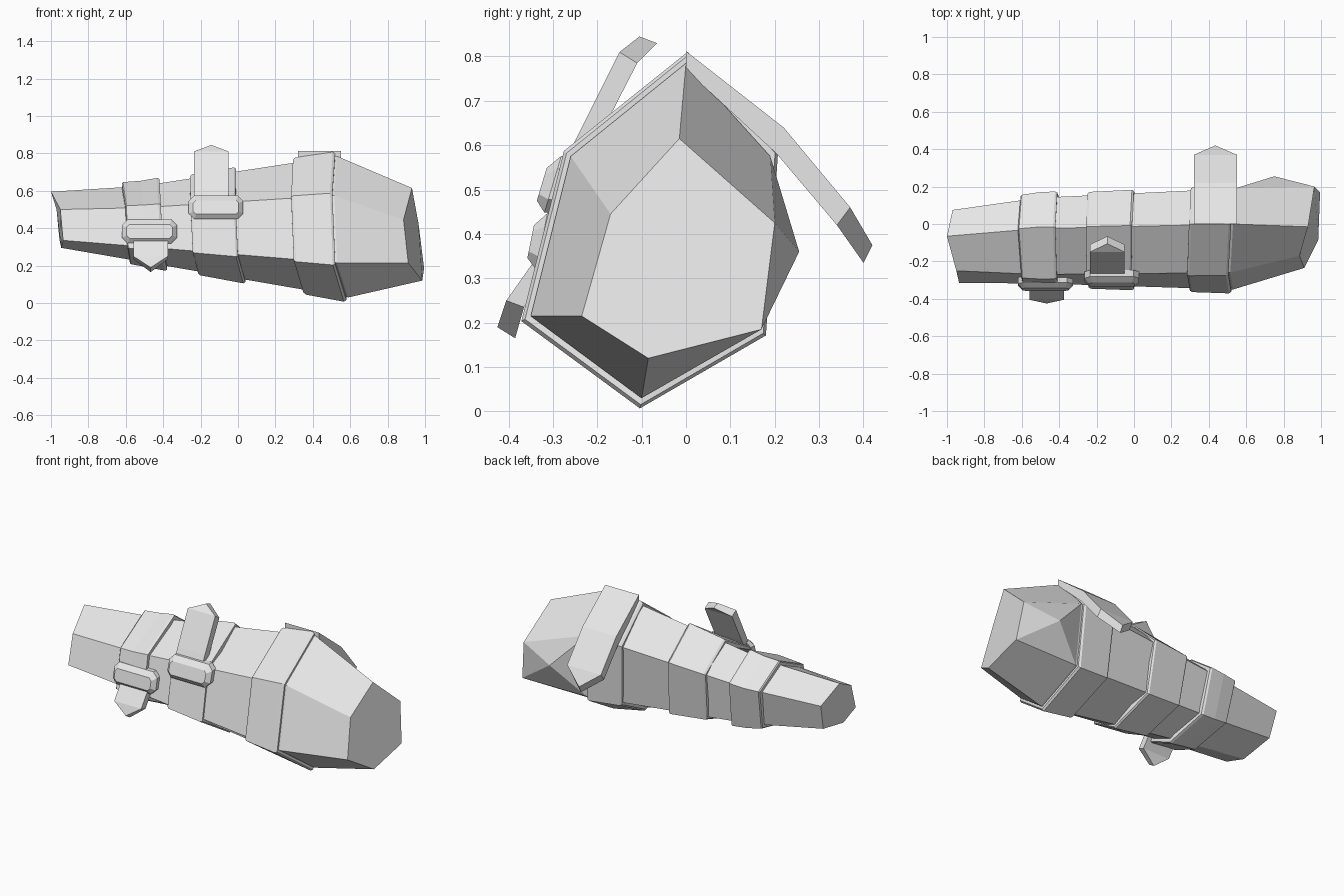
import bpy, bmesh
from mathutils import Vector

if "Cube" in bpy.data.objects:
    bpy.data.objects.remove(bpy.data.objects["Cube"])

grey = bpy.data.materials.new("light_grey")
grey.diffuse_color = (0.8, 0.8, 0.8, 1)
grey.use_nodes = True
grey.node_tree.nodes["Principled BSDF"].inputs["Base Color"].default_value = grey.diffuse_color


def finish(name, verts, faces):
    """Create a flat-shaded mesh object with outward normals."""
    me = bpy.data.meshes.new(name)
    me.from_pydata([tuple(v) for v in verts], [], faces)
    bm = bmesh.new()
    bm.from_mesh(me)
    bmesh.ops.recalc_face_normals(bm, faces=bm.faces)
    bm.to_mesh(me)
    bm.free()
    me.materials.append(grey)
    ob = bpy.data.objects.new(name, me)
    bpy.context.collection.objects.link(ob)
    return ob


def loft(rings, cap=True):
    """Skin consecutive rings with quads, optionally closing both ends."""
    n = len(rings[0])
    verts = [v for r in rings for v in r]
    faces = [(a * n + i, a * n + (i + 1) % n, (a + 1) * n + (i + 1) % n, (a + 1) * n + i)
             for a in range(len(rings) - 1) for i in range(n)]
    if cap:
        faces += [tuple(range(n)), tuple(range((len(rings) - 1) * n, len(rings) * n))]
    return verts, faces


# Hexagonal sections: top, front upper, front lower, bottom, back lower, back upper
SECTIONS = [[Vector(p) for p in s] for s in (
    [(-1.0, -.065, .595), (-.95, -.25, .50), (-.935, -.315, .335),
     (-.945, -.18, .295), (-.955, .03, .34), (-.97, .075, .50)],
    [(-.52, -.025, .625), (-.51, -.27, .51), (-.50, -.318, .30),
     (-.48, -.14, .215), (-.49, .09, .27), (-.51, .14, .51)],
    [(.53, 0, .785), (.515, -.26, .575), (.53, -.35, .215),
     (.59, -.10, .03), (.56, .165, .185), (.54, .19, .575)],
    [(.93, -.015, .615), (.885, -.17, .445), (.91, -.235, .215),
     (.985, -.085, .12), (.995, .17, .185), (.965, .20, .425)])]


def section(t, scale=1.0):
    """Section at a position along the body, scaled about its centre in y and z."""
    a = min(int(t), 2)
    ring = [p.lerp(q, t - a) for p, q in zip(SECTIONS[a], SECTIONS[a + 1])]
    c = sum(ring, Vector()) / 6
    return [Vector((p.x, c.y + (p.y - c.y) * scale, c.z + (p.z - c.z) * scale)) for p in ring]


# Wrapped body, with a bulge fanned into the back face of the big end
verts, faces = loft(SECTIONS)
back_quad = next(f for f in faces if set(f) == {16, 17, 22, 23})
faces.remove(back_quad)
verts.append(Vector((.75, .255, .36)))
faces += [(back_quad[i], back_quad[(i + 1) % 4], 24) for i in range(4)]
finish("body", verts, faces)


# Bands around the body, with chamfered rims
def band(name, t0, t1, scale, rim):
    mids = [1.0] if t0 < 1 < t1 else []
    rings = [section(t0, .97), section(t0, scale - .03), section(t0 + rim, scale)]
    rings += [section(t, scale) for t in mids]
    rings += [section(t1 - rim, scale), section(t1, scale - .03), section(t1, .97)]
    finish(name, *loft(rings))


band("small_band", .79, 1.095, 1.13, .012)
band("middle_band", 1.25, 1.485, 1.08, .010)
band("large_band", 1.775, 1.99, 1.075, .012)


# Pointed strap ends: a slab following a (y, z) path, the last station is the tip
def strap_end(name, cx, half, outer, inner):
    n = len(outer) - 1
    rings = []
    for o, i in zip(outer[:n], inner[:n]):
        rings.append([(cx - half, *o), (cx, *o), (cx + half, *o),
                      (cx + half, *i), (cx, *i), (cx - half, *i)])
    v, f = loft(rings)
    f.pop()
    b, k = (n - 1) * 6, len(v)
    v += [(cx, *outer[n]), (cx, *inner[n])]
    f += [(b, b + 1, k), (b + 1, b + 2, k), (b + 3, b + 4, k + 1), (b + 4, b + 5, k + 1),
          (b + 2, b + 3, k + 1, k), (b + 5, b, k, k + 1)]
    finish(name, v, f)


strap_end("small_strap_end", -.467, .092,
          [(-.345, .40), (-.345, .335), (-.405, .25), (-.425, .19)],
          [(-.305, .40), (-.31, .31), (-.365, .235), (-.385, .165)])
strap_end("middle_strap_end", -.143, .093,
          [(-.30, .50), (-.25, .61), (-.15, .81), (-.105, .845)],
          [(-.26, .50), (-.205, .60), (-.11, .785), (-.065, .83)])
strap_end("large_strap_end", .435, .115,
          [(0, .812), (.22, .64), (.37, .46), (.42, .375)],
          [(0, .77), (.205, .58), (.34, .42), (.40, .335)])


# Buckles: chamfered oblong plates leaning with the front face
def buckle(name, cx, cz, y, slope):
    def outline(w, h, c, depth):
        pts = [(w, h - c), (w - c, h), (c - w, h), (-w, h - c),
               (-w, c - h), (c - w, -h), (w - c, -h), (w, c - h)]
        return [(cx + px, y + depth + slope * pz, cz + pz) for px, pz in pts]
    finish(name, *loft([outline(.146, .064, .03, .06), outline(.146, .064, .03, .025),
                        outline(.122, .037, .015, 0)]))


buckle("small_buckle", -.473, .383, -.35, .2)
buckle("middle_buckle", -.118, .512, -.325, .3)
